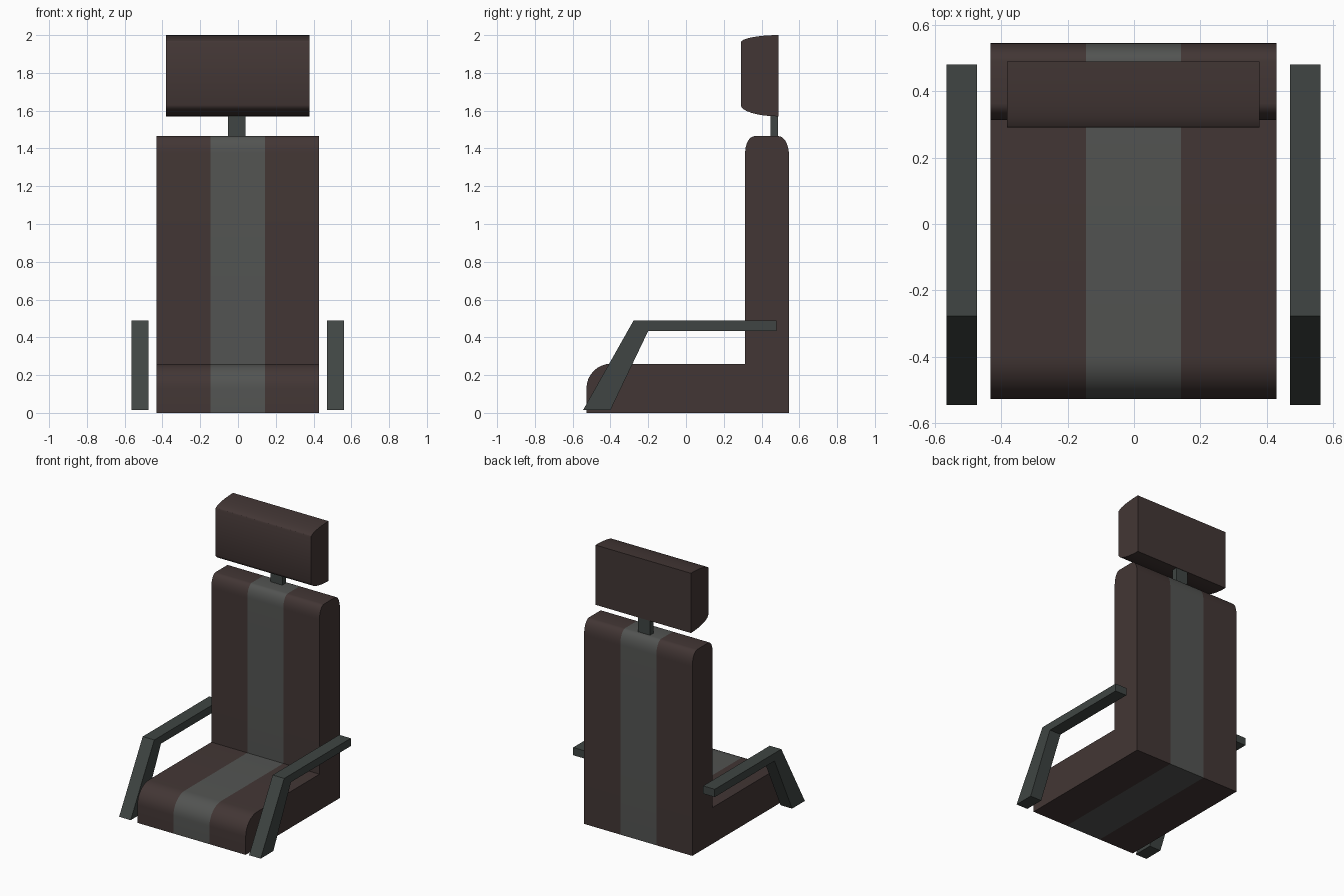
import bpy, bmesh
from math import sin, cos, pi

if "Cube" in bpy.data.objects:
    bpy.data.objects.remove(bpy.data.objects["Cube"])


def material(name, rgb):
    m = bpy.data.materials.new(name)
    m.diffuse_color = (*rgb, 1)
    m.use_nodes = True
    m.node_tree.nodes["Principled BSDF"].inputs["Base Color"].default_value = m.diffuse_color
    return m


BROWN = material("brown_leather", (0.055, 0.037, 0.035))
STRIPE = material("grey_stripe", (0.085, 0.088, 0.084))
METAL = material("dark_metal", (0.05, 0.06, 0.056))


def arc(cy, cz, ry, rz, a0, a1, n=8):
    """Points of an elliptical arc in the y-z plane, angles in degrees."""
    angles = [(a0 + (a1 - a0) * i / n) * pi / 180 for i in range(n + 1)]
    return [(cy + ry * cos(a), cz + rz * sin(a)) for a in angles]


def extrude_profile(name, profile, xs, mats, smooth=True):
    """Sweep a y-z profile through the x stations, one material per strip."""
    bm = bmesh.new()
    rings = [[bm.verts.new((x, y, z)) for y, z in profile] for x in xs]
    n = len(profile)
    for s in range(len(xs) - 1):
        for i in range(n):
            j = (i + 1) % n
            f = bm.faces.new((rings[s][i], rings[s][j], rings[s + 1][j], rings[s + 1][i]))
            f.material_index = s % len(mats)
    bm.faces.new(rings[0])
    bm.faces.new(rings[-1])
    bmesh.ops.recalc_face_normals(bm, faces=bm.faces)
    mesh = bpy.data.meshes.new(name)
    bm.to_mesh(mesh)
    bm.free()
    for m in mats:
        mesh.materials.append(m)
    ob = bpy.data.objects.new(name, mesh)
    bpy.context.collection.objects.link(ob)
    if smooth:
        bpy.ops.object.select_all(action='DESELECT')
        ob.select_set(True)
        bpy.context.view_layer.objects.active = ob
        bpy.ops.object.shade_smooth_by_angle(angle=pi / 6)
    return ob


# Seat and backrest in one L-shaped cushion with a central stripe
cushion = ([(-0.527, 0)]
           + arc(-0.397, 0.13, 0.13, 0.13, 180, 90)
           + [(0.313, 0.26)]
           + arc(0.363, 1.375, 0.05, 0.09, 180, 90)
           + arc(0.49, 1.365, 0.055, 0.10, 90, 0)
           + [(0.545, 0)])
extrude_profile("seat_and_backrest", cushion, (-0.432, -0.145, 0.142, 0.43), (BROWN, STRIPE))
# the two outer strips share the first slot, the middle strip uses the second

# Headrest with curved top and bottom toward the front
headrest = (arc(0.49, 1.96, 0.20, 0.04, 90, 180)
            + arc(0.49, 1.63, 0.20, 0.06, 180, 270))
extrude_profile("headrest", headrest, (-0.382, 0.378), (BROWN,))

# Post between backrest and headrest
post = [(0.447, 1.45), (0.487, 1.45), (0.487, 1.58), (0.447, 1.58)]
extrude_profile("headrest_post", post, (-0.054, 0.04), (METAL,), smooth=False)

# Bent armrests
arm = [(-0.545, 0.015), (-0.277, 0.49), (0.48, 0.49),
       (0.48, 0.434), (-0.2, 0.434), (-0.40, 0.015)]
for side, x0 in (("left", -0.565), ("right", 0.47)):
    extrude_profile("armrest_" + side, arm, (x0, x0 + 0.092), (METAL,), smooth=False)
